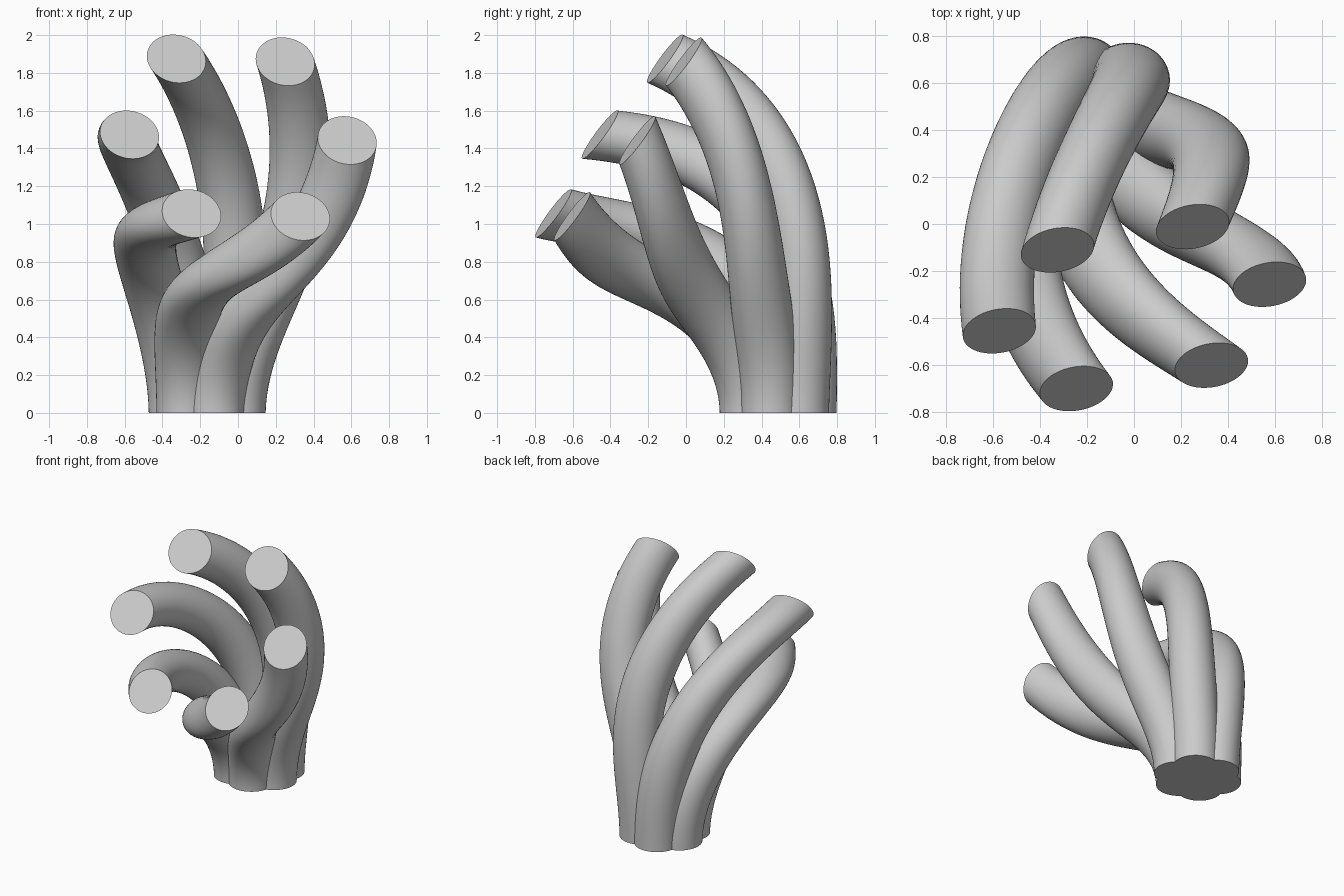
import bpy, bmesh
from math import cos, sin, radians, pi
from mathutils import Vector

if "Cube" in bpy.data.objects:
    bpy.data.objects.remove(bpy.data.objects["Cube"])

R = 0.158                      # tube radius
SIDES, STEPS = 48, 48
BASE_RING, END_RING = 0.157, 0.585
H = Vector((0.188, -0.982, 0))  # horizontal direction the bundle leans in
S = Vector((0.982, 0.188, 0))   # sideways direction
Z = Vector((0, 0, 1))
P0 = Vector((-0.163, 0.488, 0))  # spine control points
P1 = P0 + Z * 0.832
P2 = Vector((0.002, -0.357, 1.458))
LEAN_ANGLE = -79.2              # heading of H in degrees
TWIST = 84


def frame(t):
    """Spine point and the two axes of the cross-section plane."""
    p = P0 * (1 - t) ** 2 + P1 * 2 * t * (1 - t) + P2 * t * t
    n = ((P1 - P0) * (1 - t) + (P2 - P1) * t).normalized()
    v = H * n.dot(Z) - Z * n.dot(H)
    return p, v.normalized(), S


def tube(name, start_angle):
    bm = bmesh.new()
    rings = []
    for i in range(STEPS + 1):
        t = i / STEPS
        p, v, s = frame(t)
        grow = t * t * (3 - 2 * t) - 0.3 * t ** 3 * (1 - t)
        spread = BASE_RING + (END_RING - BASE_RING) * grow
        r = R * (1 + 0.06 * sin(pi * t))
        a = radians(start_angle + TWIST * t ** 1.47 - LEAN_ANGLE)
        c = p + (v * cos(a) + s * sin(a)) * spread
        rings.append([bm.verts.new(c + (v * cos(b) + s * sin(b)) * r)
                      for b in (2 * pi * k / SIDES for k in range(SIDES))])
    for lo, hi in zip(rings, rings[1:]):
        for k in range(SIDES):
            j = (k + 1) % SIDES
            bm.faces.new((lo[k], lo[j], hi[j], hi[k]))
    # flat end caps
    bm.faces.new(rings[0])
    bm.faces.new(rings[-1])
    bmesh.ops.recalc_face_normals(bm, faces=bm.faces)
    me = bpy.data.meshes.new(name)
    bm.to_mesh(me)
    bm.free()
    ob = bpy.data.objects.new(name, me)
    bpy.context.collection.objects.link(ob)
    return ob


# six tubes fanning out of one bundle
bpy.ops.object.select_all(action='DESELECT')
for i in range(6):
    ob = tube(f"twisted_tube_{i + 1}", 105 - 60 * i)
    ob.select_set(True)
    bpy.context.view_layer.objects.active = ob
bpy.ops.object.shade_smooth_by_angle(angle=radians(30))
